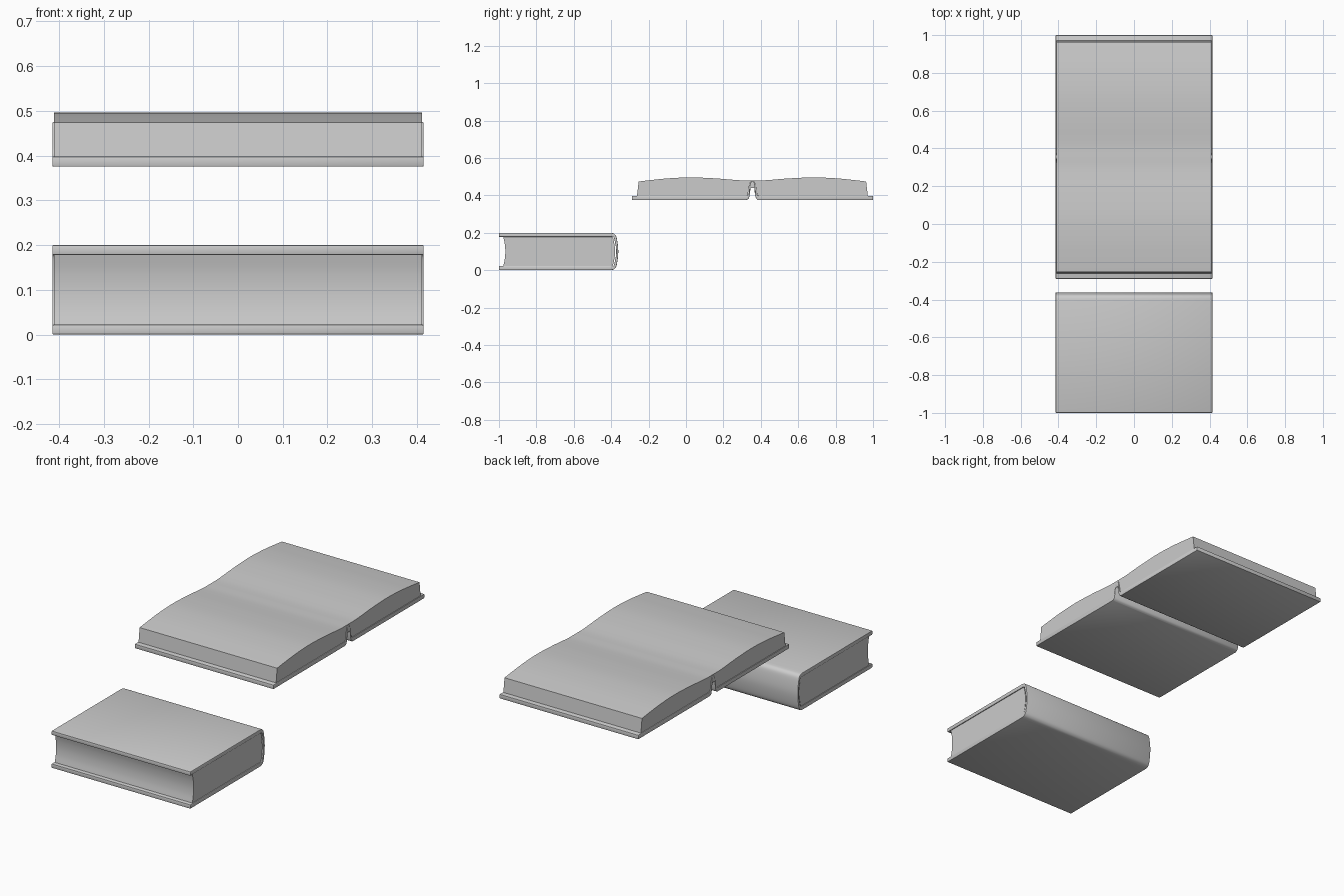
import bpy, bmesh, math

if "Cube" in bpy.data.objects:
    bpy.data.objects.remove(bpy.data.objects["Cube"])


def smooth(pts, n=6):
    """Catmull-Rom curve through a few points."""
    out = []
    for i in range(len(pts) - 1):
        p0, p1, p2 = pts[max(i - 1, 0)], pts[i], pts[i + 1]
        p3 = pts[min(i + 2, len(pts) - 1)]
        for k in range(n):
            t = k / n
            out.append(tuple(0.5 * (2 * b + (c - a) * t + (2 * a - 5 * b + 4 * c - d) * t * t
                                    + (3 * b - a - 3 * c + d) * t ** 3)
                             for a, b, c, d in zip(p0, p1, p2, p3)))
    return out + [pts[-1]]


def mirror_y(half, centre):
    """Curve starting on the centre line, mirrored into a full curve."""
    return [(centre - y, z) for y, z in reversed(half[1:])] + [(centre + y, z) for y, z in half]


def extrude(name, profile, half_width, bevel=0.0):
    """Extrude a (y, z) outline along x."""
    bm = bmesh.new()
    face = bm.faces.new([bm.verts.new((-half_width, y, z)) for y, z in profile])
    res = bmesh.ops.extrude_face_region(bm, geom=[face], use_keep_orig=True)
    moved = [g for g in res["geom"] if isinstance(g, bmesh.types.BMVert)]
    bmesh.ops.translate(bm, verts=moved, vec=(2 * half_width, 0, 0))
    bmesh.ops.recalc_face_normals(bm, faces=bm.faces)
    if bevel:
        edges = [e for e in bm.edges if e.calc_face_angle(0) > math.radians(50)]
        bmesh.ops.bevel(bm, geom=edges, offset=bevel, segments=2, profile=0.5, affect='EDGES')
    mesh = bpy.data.meshes.new(name)
    bm.to_mesh(mesh)
    bm.free()
    ob = bpy.data.objects.new(name, mesh)
    bpy.context.collection.objects.link(ob)
    bpy.ops.object.select_all(action='DESELECT')
    ob.select_set(True)
    bpy.context.view_layer.objects.active = ob
    bpy.ops.object.shade_smooth_by_angle(angle=math.radians(35))
    return ob


COVER_W, PAGE_W = 0.415, 0.411

# Closed book: cover wrapping around a rounded spine
outer = smooth([(-0.405, 0.0), (-0.383, 0.006), (-0.370, 0.03), (-0.362, 0.10),
                (-0.370, 0.17), (-0.383, 0.194), (-0.405, 0.20)])
inner = smooth([(-0.395, 0.178), (-0.384, 0.168), (-0.373, 0.10), (-0.384, 0.032), (-0.395, 0.022)])
extrude("closed_cover", [(-1.0, 0.0)] + outer + [(-1.0, 0.20), (-1.0, 0.178)] + inner
        + [(-1.0, 0.022)], COVER_W, 0.003)

# Closed book: pages with a hollow fore edge
fore = smooth([(-0.977, 0.178), (-0.969, 0.14), (-0.966, 0.10), (-0.969, 0.06), (-0.977, 0.022)])
back = smooth([(-0.397, 0.022), (-0.388, 0.035), (-0.379, 0.10), (-0.388, 0.165), (-0.397, 0.178)])
extrude("closed_pages", fore + back, PAGE_W)

# Open book: two boards joined by a spine folded up into the gutter
MID = 0.355
under = smooth([(0.0, 0.468), (0.006, 0.462), (0.010, 0.44), (0.014, 0.405), (0.020, 0.383), (0.032, 0.375)], 4)
over = smooth([(0.0, 0.475), (0.011, 0.468), (0.016, 0.44), (0.021, 0.41), (0.032, 0.398)], 4)
extrude("open_cover", mirror_y(under + [(0.645, 0.375)], MID)
        + mirror_y(over + [(0.645, 0.398)], MID)[::-1], COVER_W, 0.003)

# Open book: page blocks arching away from the gutter
top = smooth([(0.0, 0.480), (0.05, 0.480), (0.10, 0.483), (0.20, 0.491), (0.33, 0.496),
              (0.45, 0.491), (0.55, 0.481), (0.608, 0.474)], 5)
gutter = smooth([(0.0, 0.476), (0.012, 0.468), (0.019, 0.44), (0.024, 0.41), (0.032, 0.398)], 4)
extrude("open_pages", mirror_y(top, MID)
        + mirror_y(gutter + [(0.617, 0.398)], MID)[::-1], PAGE_W)
